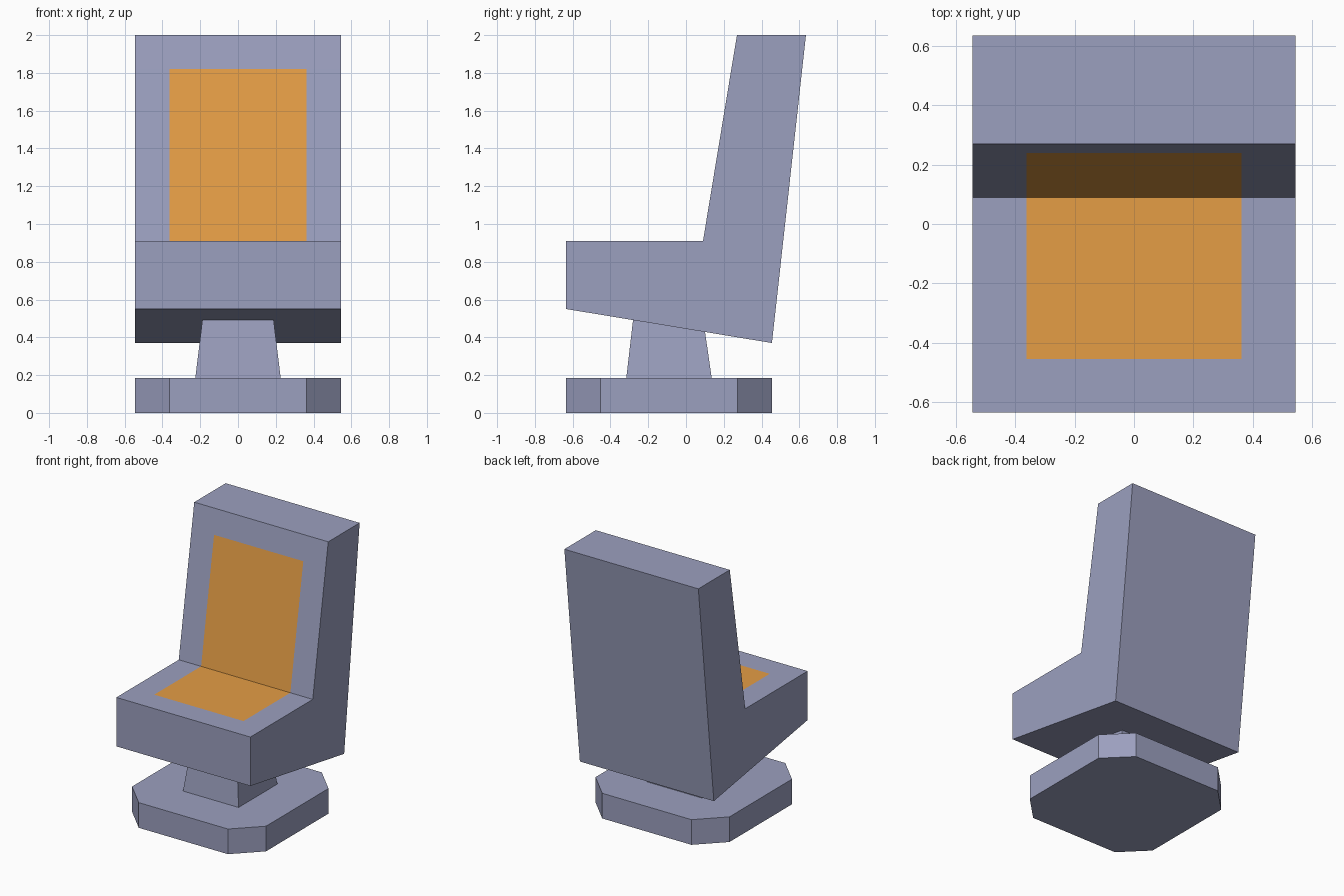
import bpy, bmesh

if "Cube" in bpy.data.objects:
    bpy.data.objects.remove(bpy.data.objects["Cube"])


def material(name, rgb):
    m = bpy.data.materials.new(name)
    m.diffuse_color = (*rgb, 1)
    m.use_nodes = True
    m.node_tree.nodes["Principled BSDF"].inputs["Base Color"].default_value = m.diffuse_color
    return m


METAL = material("blue grey metal", (0.33, 0.35, 0.52))
ORANGE = material("orange padding", (0.78, 0.34, 0.06))


def finish(name, bm, mats):
    bmesh.ops.recalc_face_normals(bm, faces=bm.faces)
    me = bpy.data.meshes.new(name)
    bm.to_mesh(me)
    bm.free()
    for m in mats:
        me.materials.append(m)
    ob = bpy.data.objects.new(name, me)
    bpy.context.collection.objects.link(ob)


def loft(name, rings, mats, is_orange=lambda ring, seg: False):
    """Skin equal-length rings, cap both ends, colour strips by rule."""
    bm = bmesh.new()
    vs = [[bm.verts.new(p) for p in r] for r in rings]
    n = len(vs[0])
    for i in range(len(vs) - 1):
        for j in range(n):
            k = (j + 1) % n
            f = bm.faces.new((vs[i][j], vs[i][k], vs[i + 1][k], vs[i + 1][j]))
            f.material_index = int(is_orange(i, j))
    bm.faces.new(vs[0])
    bm.faces.new(vs[-1])
    finish(name, bm, mats)


# Seat and backrest: side profile (y, z), padding strip in the middle column
profile = [(-0.635, 0.55), (-0.635, 0.91), (-0.455, 0.91), (0.09, 0.91),
           (0.24, 1.82), (0.27, 2.0), (0.635, 2.0), (0.455, 0.37)]
loft("seat", [[(x, y, z) for y, z in profile]
              for x in (-0.545, -0.363, 0.363, 0.545)],
     [METAL, ORANGE], lambda ring, seg: ring == 1 and seg in (2, 3))

# Foot plate: square with cut corners
CY, H, C = -0.09, 0.545, 0.363
outline = [(-C, -H), (C, -H), (H, -C), (H, C), (C, H), (-C, H), (-H, C), (-H, -C)]
loft("foot_plate", [[(x, y + CY, z) for x, y in outline] for z in (0, 0.185)], [METAL])

# Pedestal: tapered square post, top sloped to meet the seat underside
corners = [(-1, -1), (1, -1), (1, 1), (-1, 1)]
bottom = [(sx * 0.226, CY + sy * 0.226, 0.185) for sx, sy in corners]
top = [(sx * 0.188, CY + sy * 0.19, 0.465 - sy * 0.031) for sx, sy in corners]
loft("pedestal", [bottom, top], [METAL])
